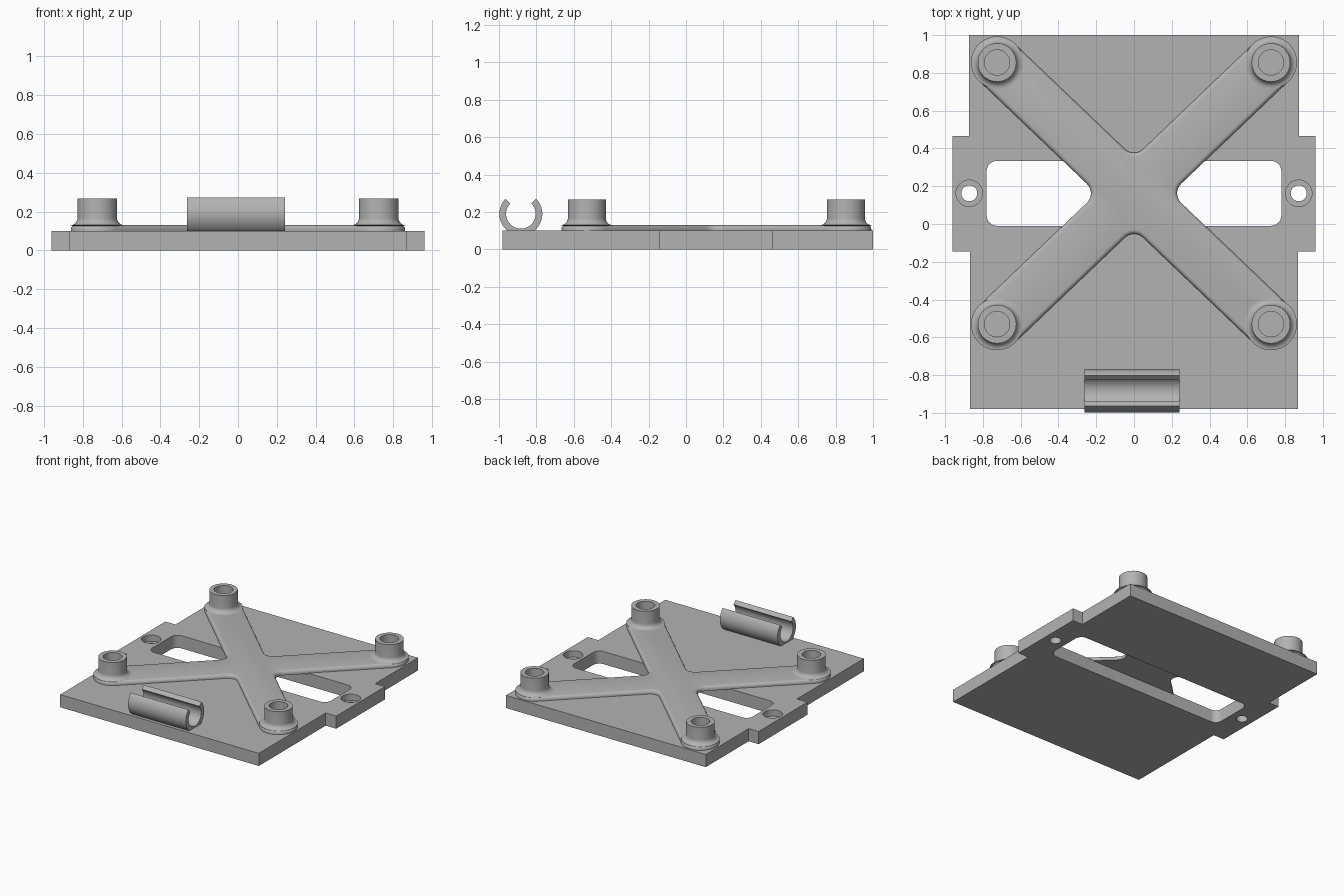
import bpy, bmesh, math
from math import sin, cos, pi, atan2, radians

if "Cube" in bpy.data.objects:
    bpy.data.objects.remove(bpy.data.objects["Cube"], do_unlink=True)

grey = bpy.data.materials.new("light_grey")
grey.use_nodes = True
COLOUR = (0.45, 0.45, 0.45, 1)
grey.diffuse_color = COLOUR
grey.node_tree.nodes["Principled BSDF"].inputs["Base Color"].default_value = COLOUR

PLATE_TOP = 0.10
RIB_TOP = 0.13
MID_Y = 0.1625
BOSS_X, BOSS_DY = 0.725, 0.6925


def finish(bm, name, smooth=True):
    bmesh.ops.recalc_face_normals(bm, faces=bm.faces)
    mesh = bpy.data.meshes.new(name)
    bm.to_mesh(mesh)
    bm.free()
    mesh.materials.append(grey)
    obj = bpy.data.objects.new(name, mesh)
    bpy.context.collection.objects.link(obj)
    bpy.ops.object.select_all(action="DESELECT")
    obj.select_set(True)
    bpy.context.view_layer.objects.active = obj
    if smooth:
        bpy.ops.object.shade_smooth_by_angle(angle=radians(35))
    return obj


def arc(cx, cy, r, start, end, n=12):
    return [(cx + r * cos(start + (end - start) * i / n),
             cy + r * sin(start + (end - start) * i / n)) for i in range(n + 1)]


def prism(points, z0, z1):
    """Extrude a flat outline from z0 to z1."""
    bm = bmesh.new()
    face = bm.faces.new([bm.verts.new((x, y, z0)) for x, y in points])
    top = bmesh.ops.extrude_face_region(bm, geom=[face])["geom"]
    for v in top:
        if isinstance(v, bmesh.types.BMVert):
            v.co.z = z1
    return bm


def circle(x, y, r):
    return arc(x, y, r, 0, 2 * pi, 40)[:-1]


def lathe(profile, x, y, n=48):
    """Spin a closed (radius, z) profile whose ends lie on the axis."""
    bm = bmesh.new()
    verts = [bm.verts.new((x + r, y, z)) for r, z in profile]
    edges = [bm.edges.new(pair) for pair in zip(verts, verts[1:])]
    bmesh.ops.spin(bm, geom=verts + edges, cent=(x, y, 0), axis=(0, 0, 1),
                   angle=2 * pi, steps=n, use_merge=True)
    bmesh.ops.remove_doubles(bm, verts=bm.verts, dist=0.0005)
    return bm


def cut(target, bm):
    cutter = finish(bm, "cutter", smooth=False)
    cutter.hide_render = True
    mod = target.modifiers.new("cut", "BOOLEAN")
    mod.operation = "DIFFERENCE"
    mod.solver = "EXACT"
    mod.object = cutter
    bpy.context.view_layer.objects.active = target
    bpy.ops.object.modifier_apply(modifier=mod.name)
    bpy.data.objects.remove(cutter, do_unlink=True)


# Base plate with a stepped ear on each side
half = [(0.868, -0.98), (0.868, -0.145), (0.96, -0.145),
        (0.96, 0.465), (0.873, 0.465), (0.873, 1.0)]
outline = half + [(-x, y) for x, y in reversed(half)]
plate = finish(prism(outline, 0, PLATE_TOP), "base_plate", smooth=False)

# Rounded slot across the middle
slot = []
for k, (sx, sy) in enumerate([(1, 1), (-1, 1), (-1, -1), (1, -1)]):
    slot += arc(sx * 0.725, MID_Y + sy * 0.117, 0.055, k * pi / 2, (k + 1) * pi / 2, 8)
cut(plate, prism(slot, -0.1, 0.3))

# Counterbored screw holes in the ears
for side in (-1, 1):
    cut(plate, prism(circle(side * 0.872, MID_Y, 0.07), 0.05, 0.3))
    cut(plate, prism(circle(side * 0.872, MID_Y, 0.042), -0.1, 0.3))
bpy.ops.object.select_all(action="DESELECT")
plate.select_set(True)
bpy.context.view_layer.objects.active = plate
bpy.ops.object.shade_smooth_by_angle(angle=radians(35))

# Cross-shaped rib with rounded arm ends and filleted notches
WIDTH, FILLET = 0.136, 0.07
reach = math.hypot(BOSS_X, BOSS_DY)
a = atan2(BOSS_DY, BOSS_X)
angles = [a, pi - a, pi + a, 2 * pi - a, 2 * pi + a]
cross = []
for t, nxt in zip(angles, angles[1:]):
    cross += arc(reach * cos(t), MID_Y + reach * sin(t), WIDTH, t - pi / 2, t + pi / 2, 20)
    mid, h = (t + nxt) / 2, (nxt - t) / 2
    d = (WIDTH + FILLET) / sin(h)
    cross += arc(d * cos(mid), MID_Y + d * sin(mid), FILLET,
                 mid + 1.5 * pi - h, mid + pi / 2 + h, 10)
bm = prism(cross, PLATE_TOP - 0.005, RIB_TOP)
rim = [e for e in bm.edges if all(v.co.z > RIB_TOP - 0.001 for v in e.verts)]
bmesh.ops.bevel(bm, geom=rim, offset=0.022, segments=4, profile=0.5, affect="EDGES")
finish(bm, "cross_rib")

# Hollow standoffs with flared feet
flare = arc(0.138, RIB_TOP + 0.036, 0.036, 1.5 * pi, pi, 8)
boss = [(0, RIB_TOP - 0.01), (0.115, RIB_TOP - 0.01)] + flare
boss += [(0.102, 0.267), (0.067, 0.267), (0.067, RIB_TOP + 0.005), (0, RIB_TOP + 0.005)]
for sx, side in ((-1, "right"), (1, "left")):
    for sy, end in ((-1, "front"), (1, "back")):
        finish(lathe(boss, sx * BOSS_X, MID_Y + sy * BOSS_DY), f"standoff_{end}_{side}")

# Open round clip near the front edge
ring = arc(-0.883, 0.19, 0.115, 0.75 * pi, 2.25 * pi, 36)
ring += arc(-0.883, 0.19, 0.079, 2.25 * pi, 0.75 * pi, 36)
bm = prism(ring, -0.262, 0.242)
for v in bm.verts:
    y, z, x = v.co
    v.co = (x, y, z)
finish(bm, "round_clip")
